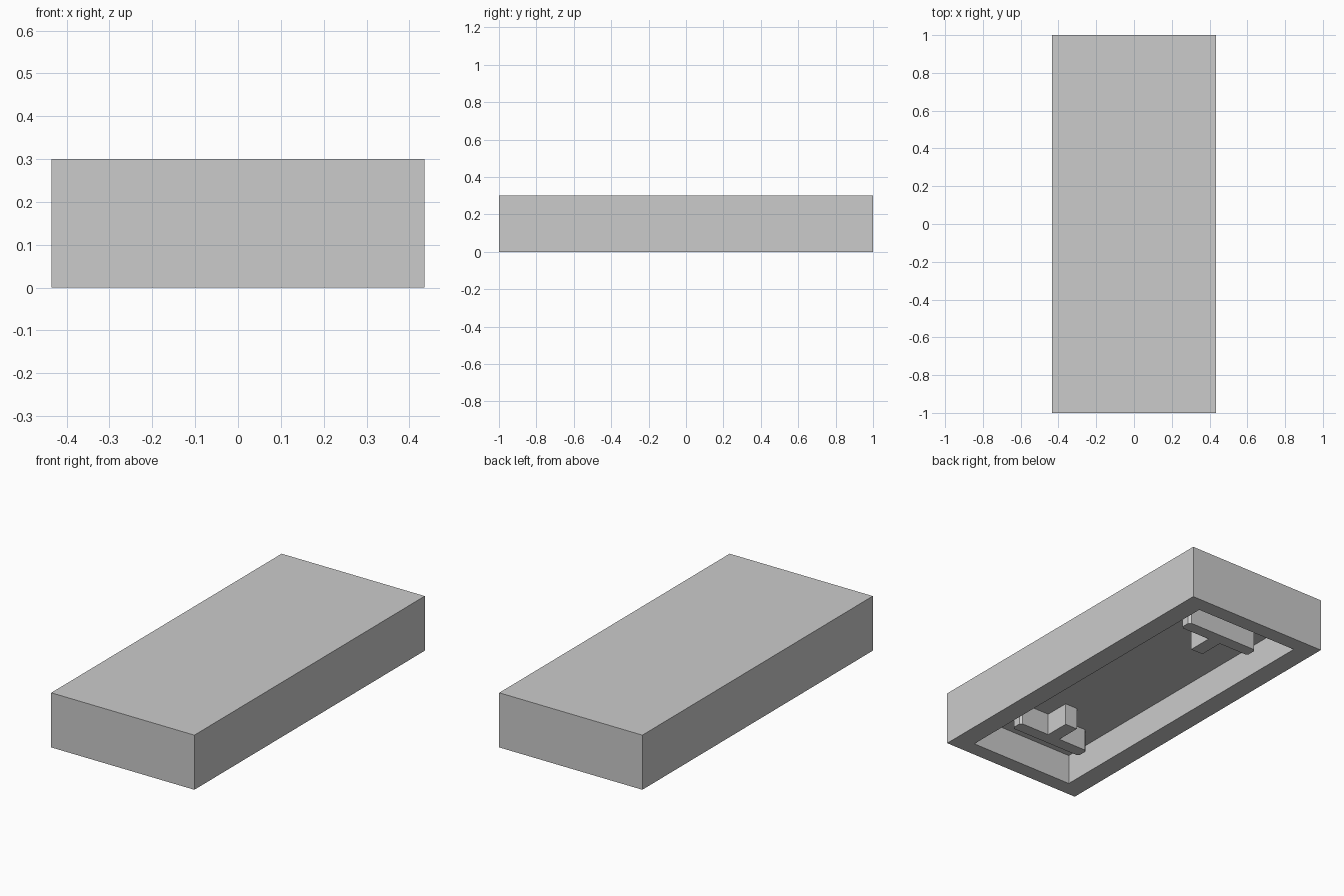
import bpy
import bmesh

cube = bpy.data.objects.get("Cube")
if cube:
    bpy.data.objects.remove(cube, do_unlink=True)

HALF_X, HALF_Y, HEIGHT = 0.435, 1.0, 0.3
INNER_X, INNER_Y, CEILING = 0.322, 0.914, 0.168
FOOT_Z = 0.045

grey = bpy.data.materials.new("plain grey")
grey.use_nodes = True
colour = (0.6, 0.6, 0.6, 1)
grey.diffuse_color = colour
grey.node_tree.nodes["Principled BSDF"].inputs["Base Color"].default_value = colour


def add_object(name, bm):
    bmesh.ops.recalc_face_normals(bm, faces=bm.faces)
    mesh = bpy.data.meshes.new(name)
    bm.to_mesh(mesh)
    bm.free()
    mesh.materials.append(grey)
    obj = bpy.data.objects.new(name, mesh)
    bpy.context.collection.objects.link(obj)
    return obj


def rectangle(bm, x, y, z):
    return [bm.verts.new((sx * x, sy * y, z))
            for sx, sy in ((-1, -1), (1, -1), (1, 1), (-1, 1))]


# Hollow slab, built from four rings: roof, outer foot, inner foot, ceiling
bm = bmesh.new()
rings = [rectangle(bm, HALF_X, HALF_Y, HEIGHT), rectangle(bm, HALF_X, HALF_Y, 0),
         rectangle(bm, INNER_X, INNER_Y, 0), rectangle(bm, INNER_X, INNER_Y, CEILING)]
for a, b in zip(rings, rings[1:]):
    for i in range(4):
        j = (i + 1) % 4
        bm.faces.new((a[i], a[j], b[j], b[i]))
bm.faces.new(rings[0])
bm.faces.new(rings[-1])
add_object("hollow_slab", bm)


# T-shaped brackets under the ceiling, stems pointing to the middle
def bracket(name, side):
    bar, stem, chamfer = 0.225, 0.038, 0.012
    outer, inner, tip = 0.72, 0.652, 0.51
    half = [(stem, tip), (stem, inner), (bar - chamfer, inner),
            (bar, inner + chamfer), (bar, outer - chamfer), (bar - chamfer, outer)]
    outline = half + [(-x, y) for x, y in reversed(half)]
    bm = bmesh.new()
    base = bm.faces.new([bm.verts.new((x, side * y, FOOT_Z)) for x, y in outline])
    result = bmesh.ops.extrude_face_region(bm, geom=[base], use_keep_orig=True)
    top = [v for v in result["geom"] if isinstance(v, bmesh.types.BMVert)]
    bmesh.ops.translate(bm, verts=top, vec=(0, 0, CEILING - FOOT_Z))
    add_object(name, bm)


bracket("back_bracket", 1)
bracket("front_bracket", -1)
